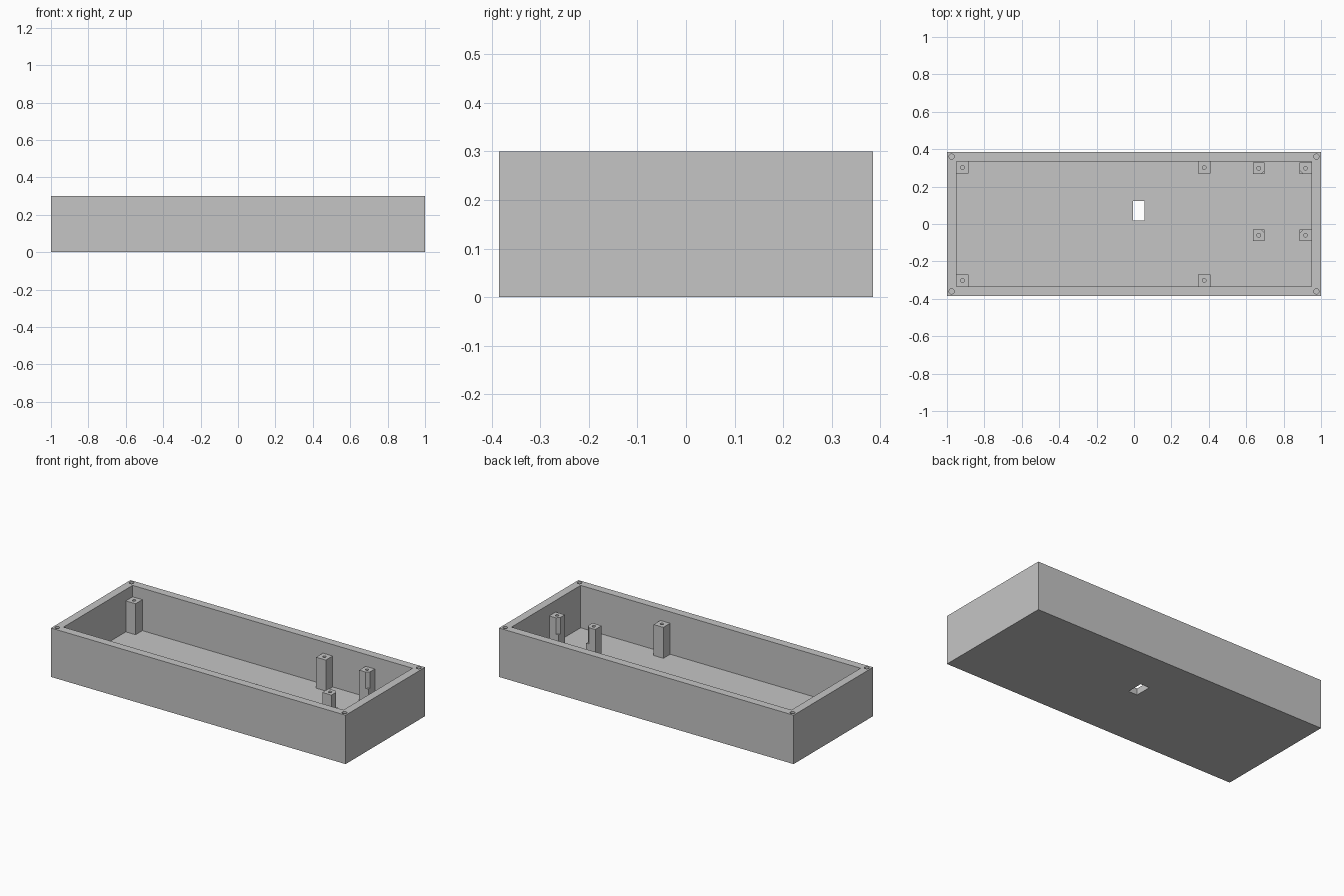
import bpy
import bmesh
from mathutils import Matrix, Vector

old = bpy.data.objects.get("Cube")
if old:
    bpy.data.objects.remove(old, do_unlink=True)

# Overall sizes
HX, HY, HEIGHT = 1.0, 0.385, 0.3
WALL, FLOOR, POST_TOP = 0.05, 0.04, 0.23

grey = bpy.data.materials.new("plain grey")
grey.use_nodes = True
grey.diffuse_color = (0.56, 0.56, 0.56, 1)
grey.node_tree.nodes["Principled BSDF"].inputs["Base Color"].default_value = grey.diffuse_color


def make_object(name, bm):
    bmesh.ops.recalc_face_normals(bm, faces=bm.faces)
    mesh = bpy.data.meshes.new(name)
    bm.to_mesh(mesh)
    bm.free()
    mesh.materials.append(grey)
    obj = bpy.data.objects.new(name, mesh)
    bpy.context.collection.objects.link(obj)
    return obj


def add_box(bm, low, high):
    low, high = Vector(low), Vector(high)
    matrix = Matrix.Translation((low + high) / 2) @ Matrix.Diagonal((high - low).to_4d())
    bmesh.ops.create_cube(bm, size=1, matrix=matrix)


def add_drill(bm, x, y, radius, bottom, top):
    bmesh.ops.create_cone(bm, cap_ends=True, segments=24, radius1=radius, radius2=radius,
                          depth=top - bottom,
                          matrix=Matrix.Translation((x, y, (top + bottom) / 2)))


def cut(obj, cutter_bm):
    cutter = make_object("cutter", cutter_bm)
    cutter.hide_render = True
    mod = obj.modifiers.new("cut", 'BOOLEAN')
    mod.operation, mod.solver, mod.object = 'DIFFERENCE', 'EXACT', cutter
    bpy.context.view_layer.objects.active = obj
    bpy.ops.object.modifier_apply(modifier=mod.name)
    bpy.data.objects.remove(cutter, do_unlink=True)


# Open tray with a floor slot and a screw hole in each rim corner
bm = bmesh.new()
add_box(bm, (-HX, -HY, 0), (HX, HY, HEIGHT))
tray = make_object("tray", bm)
cutter = bmesh.new()
add_box(cutter, (-HX + WALL, -HY + WALL, FLOOR), (HX - WALL, HY - WALL, HEIGHT + 0.1))
cut(tray, cutter)
cutter = bmesh.new()
add_box(cutter, (-0.005, 0.02, -0.1), (0.055, 0.122, 0.1))
for sx in (-1, 1):
    for sy in (-1, 1):
        add_drill(cutter, sx * (HX - WALL / 2), sy * (HY - WALL / 2), 0.014, 0.15, HEIGHT + 0.1)
cut(tray, cutter)


def post(name, x, y, half, notch=None):
    """Square post with a screw hole; notch gives the corner cut back near the top."""
    bm = bmesh.new()
    add_box(bm, (x - half, y - half, FLOOR), (x + half, y + half, POST_TOP))
    obj = make_object(name, bm)
    cutter = bmesh.new()
    add_drill(cutter, x, y, 0.01, 0.12, POST_TOP + 0.1)
    cut(obj, cutter)
    if notch:
        corner = Vector((x + notch[0] * half, y + notch[1] * half, 0.13))
        size = 0.018
        base = [cutter_point for cutter_point in (
            corner + Vector((notch[0] * size, notch[1] * size, 0)),
            corner + Vector((-notch[0] * 2 * size, notch[1] * size, 0)),
            corner + Vector((notch[0] * size, -notch[1] * 2 * size, 0)))]
        wedge = bmesh.new()
        face = wedge.faces.new([wedge.verts.new(p) for p in base])
        result = bmesh.ops.extrude_face_region(wedge, geom=[face])
        top = [v for v in result["geom"] if isinstance(v, bmesh.types.BMVert)]
        bmesh.ops.translate(wedge, vec=(0, 0, 0.2), verts=top)
        cut(obj, wedge)


# Four plain posts against the long walls
for side, x in (("right", -0.917), ("middle", 0.375)):
    for end, sy in (("front", -1), ("back", 1)):
        post(f"{side}_{end}_post", x, sy * 0.302, 0.033)

# Four board posts, notched on the corner facing the board centre
for side, x, nx in (("inner", 0.667, 1), ("outer", 0.917, -1)):
    for end, y, ny in (("front", -0.06, 1), ("back", 0.298, -1)):
        post(f"{side}_{end}_board_post", x, y, 0.031, (nx, ny))
